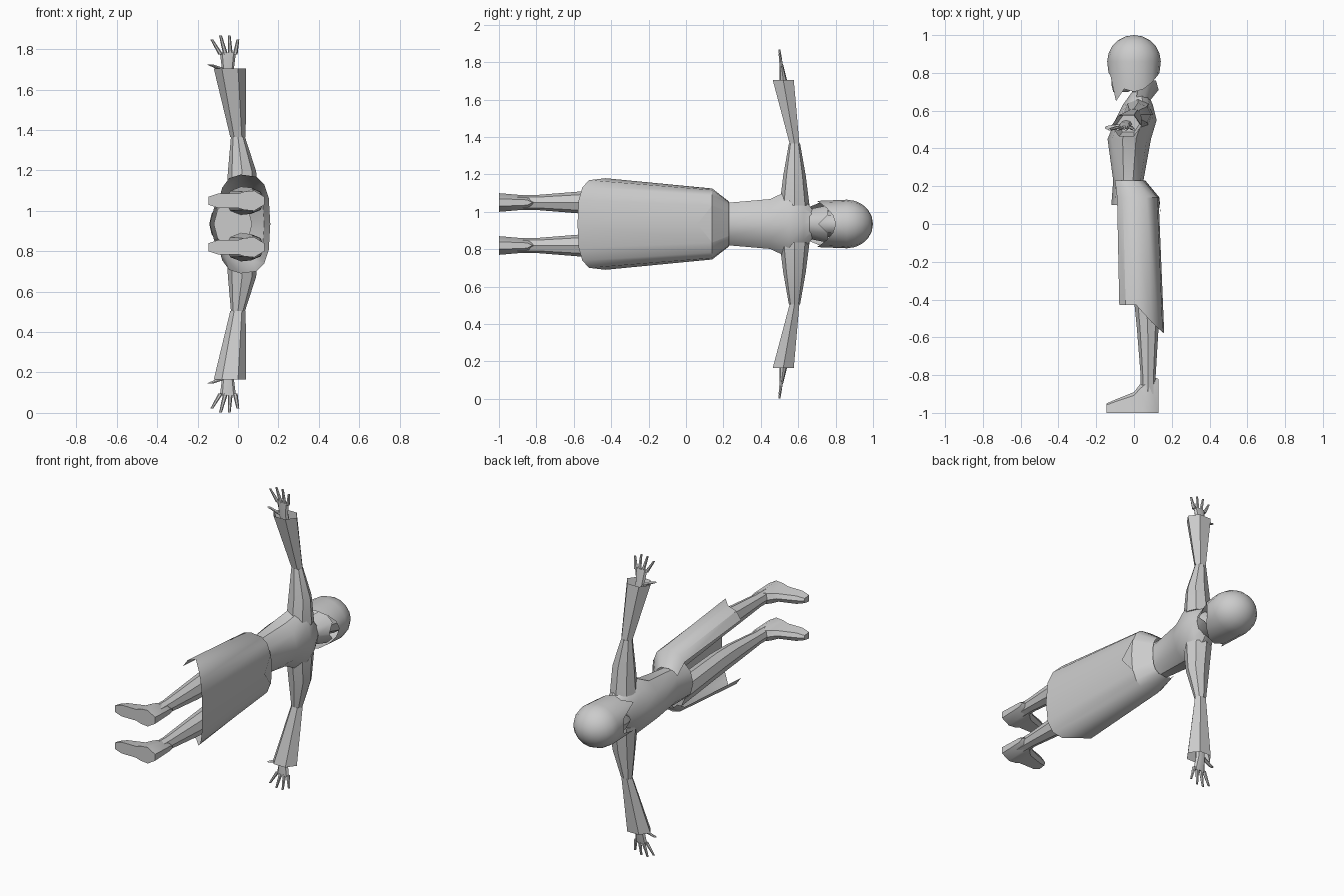
import bpy, bmesh, math

if "Cube" in bpy.data.objects:
    bpy.data.objects.remove(bpy.data.objects["Cube"])

MID = 0.935  # height of the figure's plane of symmetry
grey = bpy.data.materials.new("plain grey")
grey.use_nodes = True
grey.diffuse_color = (.6, .6, .6, 1)
shader = grey.node_tree.nodes["Principled BSDF"]
shader.inputs["Base Color"].default_value = grey.diffuse_color


def loft(name, rings, mirror=True, closed=True):
    """Skin a list of equal-length rings; optionally mirror to the other side."""
    bm = bmesh.new()
    rows = [[bm.verts.new(point) for point in ring] for ring in rings]
    count = len(rows[0])
    for lower, upper in zip(rows, rows[1:]):
        for i in range(count if closed else count - 1):
            j = (i + 1) % count
            bm.faces.new((lower[i], lower[j], upper[j], upper[i]))
    if closed:
        bm.faces.new(rows[0])
        bm.faces.new(rows[-1])
    bmesh.ops.remove_doubles(bm, verts=bm.verts, dist=.0005)
    bmesh.ops.recalc_face_normals(bm, faces=bm.faces)
    mesh = bpy.data.meshes.new(name)
    bm.to_mesh(mesh)
    bm.free()
    mesh.materials.append(grey)
    part = bpy.data.objects.new(name, mesh)
    part.location.z = MID
    bpy.context.collection.objects.link(part)
    bpy.ops.object.select_all(action='DESELECT')
    part.select_set(True)
    bpy.context.view_layer.objects.active = part
    bpy.ops.object.shade_smooth_by_angle(angle=math.radians(35))
    if mirror:
        modifier = part.modifiers.new("Mirror", 'MIRROR')
        modifier.use_axis = (False, False, True)


def turn(sides):
    return [math.tau * i / sides for i in range(sides)]


def body_ring(y, front, back, half, z=0, sides=10):
    """Ring lying across the body or a leg, from front to back."""
    centre, radius = (front + back) / 2, (back - front) / 2
    return [(centre + radius * math.cos(t), y, z + half * math.sin(t))
            for t in turn(sides)]


def arm_ring(z, x, width, y, depth, sides=8):
    """Ring lying across an outstretched arm."""
    return [(x + width * math.cos(t), y + depth * math.sin(t), z)
            for t in turn(sides)]


# Torso, from the tunic hem up to the neck
loft("torso", [
    body_ring(.1, -.12, .07, .12),
    body_ring(.23, -.11, .05, .12),
    body_ring(.45, -.14, .09, .14),
    body_ring(.55, -.1, .12, .19),
    body_ring(.63, -.06, .1, .14),
    body_ring(.7, -.01, .07, .05),
    body_ring(.82, -.02, .07, .05)], mirror=False)

# Arms and wide sleeves with a recessed cuff
loft("upper_arm", [
    arm_ring(.1, .02, .08, .58, .08),
    arm_ring(.26, .02, .07, .58, .06),
    arm_ring(.43, 0, .035, .58, .03)])
loft("sleeve", [
    arm_ring(.43, 0, .038, .58, .03, sides=6),
    arm_ring(.77, -.04, .08, .52, .065, sides=6),
    arm_ring(.7, -.03, .06, .53, .05, sides=6)])

# Hands: palm, thumb and four fanned fingers
loft("palm", [
    arm_ring(.69, -.04, .03, .53, .02),
    arm_ring(.77, -.05, .03, .52, .02),
    arm_ring(.85, -.05, .04, .51, .01)])
loft("thumb", [
    arm_ring(.76, -.06, .03, .52, .01),
    arm_ring(.79, -.14, .015, .51, .01)])
for i, finger in enumerate(("index", "middle", "ring", "little")):
    spread = i - 1.5
    loft(finger + "_finger", [
        arm_ring(.84, -.05 + .024 * spread, .012, .51, .011, sides=6),
        arm_ring(MID - .01 * spread ** 2, -.065 + .043 * spread, .007, .5, .006, sides=6)])

# Long skirt, open down the front, with the hem dropping towards the back
SKIRT_STEPS = 6


def skirt_row(y, centre, depth, half, drop=0):
    """Half of a squarish oval, from the front opening round to the back."""
    row = []
    for i in range(SKIRT_STEPS + 1):
        t = math.radians(40 + 140 * i / SKIRT_STEPS)
        cosine, sine = math.cos(t), max(0, math.sin(t))
        x = centre - depth * math.copysign(abs(cosine) ** .7, cosine)
        row.append((x, y - drop * math.sqrt(max(0, -cosine)), half * sine ** .7))
    return row


waist = skirt_row(.23, -.03, .085, .12)
hip = skirt_row(.14, .01, .12, .19)
hem = skirt_row(-.43, .03, .13, .245, drop=.15)
loft("skirt", [waist, hip, hem], closed=False)

# Pointed belt panel lying on the back of the skirt
panel = [[(x + .005, y, z) for x, y, z in row[-2:]] for row in (waist, hip)]
loft("belt_panel", panel + [[(.14, .06, 0)] * 2], closed=False)

# Legs
LEG = .115  # distance of each leg from the plane of symmetry
loft("leg", [
    body_ring(.1, -.06, .09, .07, LEG, sides=8),
    body_ring(-.4, 0, .13, .065, LEG, sides=8),
    body_ring(-.55, .015, .13, .06, LEG, sides=8),
    body_ring(-.8, .035, .115, .04, LEG, sides=8),
    body_ring(-.9, .035, .115, .04, LEG, sides=8)])


# Shoes, arched sections from heel to toe
def shoe_ring(x, half, height):
    arch = [math.pi * i / 4 for i in range(5)]
    return [(x, height * math.sqrt(abs(math.sin(t))) - 1, LEG + half * math.cos(t))
            for t in arch]


loft("shoe", [
    shoe_ring(.13, .02, .18),
    shoe_ring(.08, .05, .2),
    shoe_ring(.03, .045, .15),
    shoe_ring(0, .035, .11),
    shoe_ring(-.1, .035, .07),
    shoe_ring(-.145, .02, .05)])

# Face below the fringe
loft("face", [
    body_ring(.7, -.11, -.03, .03),
    body_ring(.74, -.12, .04, .07),
    body_ring(.9, -.12, .1, .1)], mirror=False)

# Rounded hair with a pointed lock on each side of the face
HAIR_STEPS = 8


def hair_row(scale, height=None):
    row = []
    for i in range(HAIR_STEPS + 1):
        t = math.pi * i / HAIR_STEPS
        edge = .65 if i == 2 else .7 + .1 * math.cos(t) ** 2
        row.append((-.142 * scale * math.cos(t), height or edge,
                    .13 * scale * math.sin(t)))
    return row


dome = []
for i in range(6):
    tilt = math.pi / 2 * i / 5
    dome.append(hair_row(math.sin(tilt), .86 + .14 * math.cos(tilt)))
loft("hair", dome + [hair_row(.95)], closed=False)


# Flared collar behind the neck, notched at the back
def collar_row(y, centre, radius, notch=0):
    quarter = [math.pi / 2 * i / 3 for i in range(4)]
    return [(centre + radius * math.cos(t), y if t else y - notch, radius * math.sin(t))
            for t in quarter]


loft("collar", [collar_row(.66, .01, .08), collar_row(.76, .03, .1, notch=.05)],
     closed=False)
